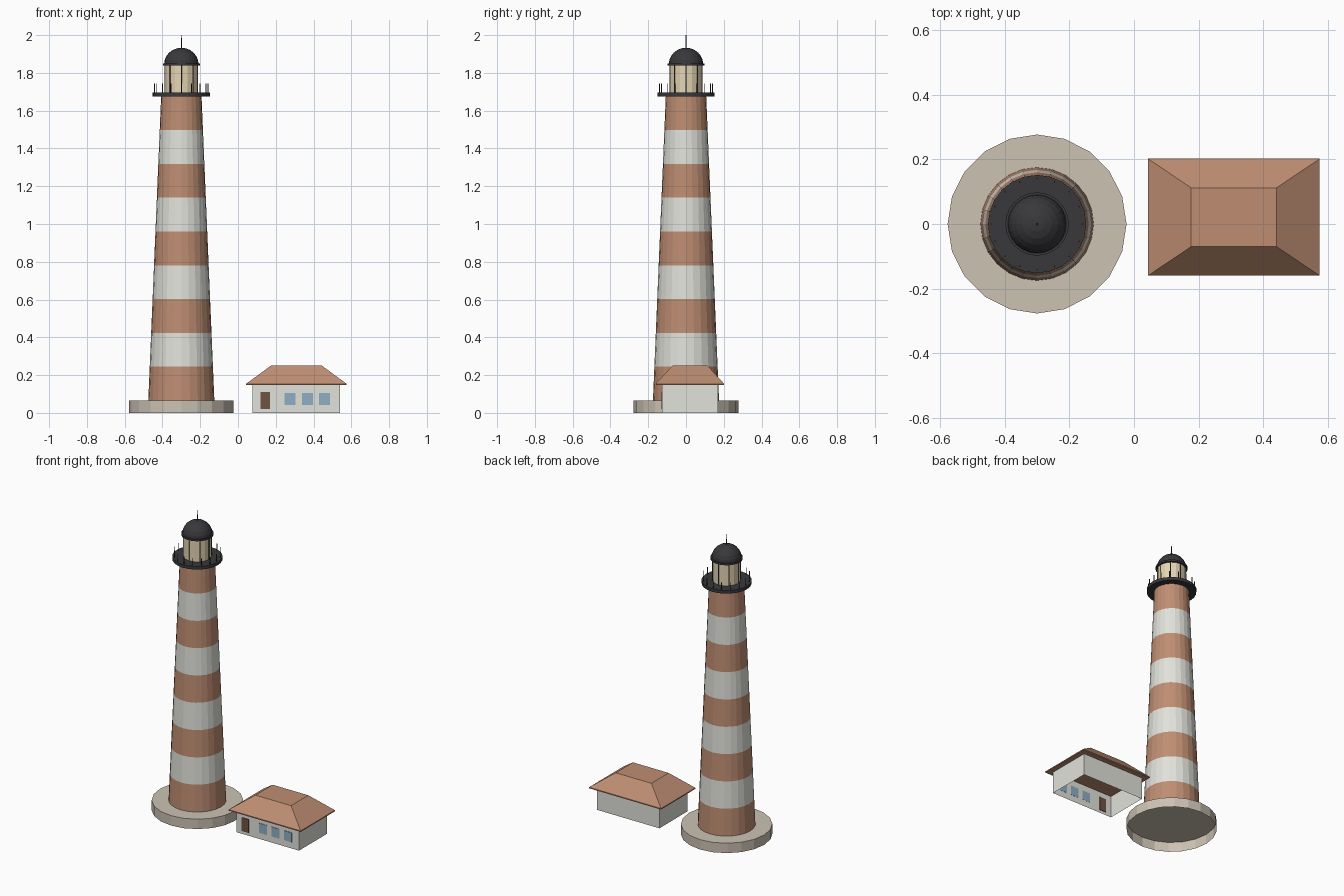
import bpy, bmesh
from math import cos, sin, pi

if "Cube" in bpy.data.objects:
    bpy.data.objects.remove(bpy.data.objects["Cube"])

TX = -0.30            # tower axis
HX, HY = 0.309, 0.021  # house centre


def material(name, r, g, b):
    m = bpy.data.materials.new(name)
    m.diffuse_color = (r, g, b, 1)
    m.use_nodes = True
    m.node_tree.nodes["Principled BSDF"].inputs["Base Color"].default_value = m.diffuse_color
    return m


BRICK = material("brick", 0.52, 0.27, 0.17)
WHITE = material("whitewash", 0.76, 0.76, 0.71)
STONE = material("stone", 0.60, 0.54, 0.45)
DARK = material("dark_iron", 0.04, 0.04, 0.045)
CREAM = material("lantern_glow", 0.78, 0.66, 0.45)
GLASS = material("window_glass", 0.28, 0.43, 0.55)
WOOD = material("door_wood", 0.16, 0.085, 0.055)


def finish(name, bm, *mats):
    me = bpy.data.meshes.new(name)
    bm.to_mesh(me)
    bm.free()
    for m in mats:
        me.materials.append(m)
    ob = bpy.data.objects.new(name, me)
    bpy.context.collection.objects.link(ob)
    return ob


def lathe(name, profile, sides, mats, cap_bottom=True, cx=TX, cy=0.0):
    """Revolve (radius, z) points around a vertical axis; bands cycle through mats."""
    bm = bmesh.new()
    rings = [[bm.verts.new((cx + r * cos(2 * pi * i / sides),
                            cy + r * sin(2 * pi * i / sides), z))
              for i in range(sides)] for r, z in profile]
    for k, (a, b) in enumerate(zip(rings, rings[1:])):
        for i in range(sides):
            j = (i + 1) % sides
            f = bm.faces.new((a[i], a[j], b[j], b[i]))
            f.material_index = k % len(mats)
    bm.faces.new(rings[-1])
    if cap_bottom:
        bm.faces.new(rings[0][::-1])
    return finish(name, bm, *mats)


def block(name, x, y, z, mat, top=None, open_bottom=False):
    """Box from (lo, hi) ranges; top gives different (x, y) ranges for a hipped shape."""
    tx, ty = top or (x, y)
    bm = bmesh.new()

    def ring(xr, yr, h):
        return [bm.verts.new((xr[i], yr[j], h)) for i, j in ((0, 0), (1, 0), (1, 1), (0, 1))]
    a, b = ring(x, y, z[0]), ring(tx, ty, z[1])
    for i in range(4):
        j = (i + 1) % 4
        bm.faces.new((a[i], a[j], b[j], b[i]))
    bm.faces.new(b)
    if not open_bottom:
        bm.faces.new(a[::-1])
    return finish(name, bm, mat)


def span(c, half):
    return (c - half, c + half)


# Round plinth, open underneath
lathe("plinth", [(0.277, 0), (0.277, 0.066)], 20, [STONE], cap_bottom=False)

# Tapered tower with nine alternating bands
N = 9
lathe("tower", [(0.175 - 0.068 * i / N, 0.066 + 1.61 * i / N) for i in range(N + 1)],
      24, [BRICK, WHITE], cap_bottom=False)

# Gallery deck and its posts
lathe("gallery_deck", [(0.152, 1.674), (0.152, 1.695)], 24, [DARK])
for i in range(16):
    a = 2 * pi * i / 16
    lathe(f"gallery_post_{i}", [(0.0025, 1.69), (0.0025, 1.743)], 6, [DARK],
          cx=TX + 0.141 * cos(a), cy=0.141 * sin(a))

# Lantern room with thin glazing bars
lathe("lantern", [(0.086, 1.69), (0.086, 1.842)], 16, [CREAM])
for i in range(8):
    a = 2 * pi * i / 8
    lathe(f"lantern_bar_{i}", [(0.003, 1.69), (0.003, 1.842)], 6, [DARK],
          cx=TX + 0.086 * cos(a), cy=0.086 * sin(a))

# Cornice, dome and spire
lathe("cornice", [(0.098, 1.838), (0.098, 1.850)], 24, [DARK])
lathe("dome", [(0.091 * cos(t * pi / 12), 1.846 + 0.087 * sin(t * pi / 12))
               for t in (0, 1, 2, 3, 4, 5, 5.95)], 24, [DARK])
lathe("spire", [(0.003, 1.925), (0.002, 2.0)], 6, [DARK])

# Keeper's house: walls, eave and truncated hip roof
front = HY - 0.148
block("house_walls", span(HX, 0.231), span(HY, 0.148), (0, 0.15), WHITE, open_bottom=True)
block("eave", span(HX, 0.266), span(HY, 0.181), (0.147, 0.154), BRICK)
block("hip_roof", span(HX, 0.266), span(HY, 0.181), (0.154, 0.252), BRICK,
      top=(span(HX, 0.132), span(HY, 0.091)))

# Door and three windows on the front wall
block("door", (0.119, 0.170), span(front, 0.004), (0.02, 0.11), WOOD)
for i in range(3):
    block(f"window_{i}", span(0.275 + 0.092 * i, 0.029), (front - 0.003, front + 0.001),
          (0.042, 0.106), GLASS)
